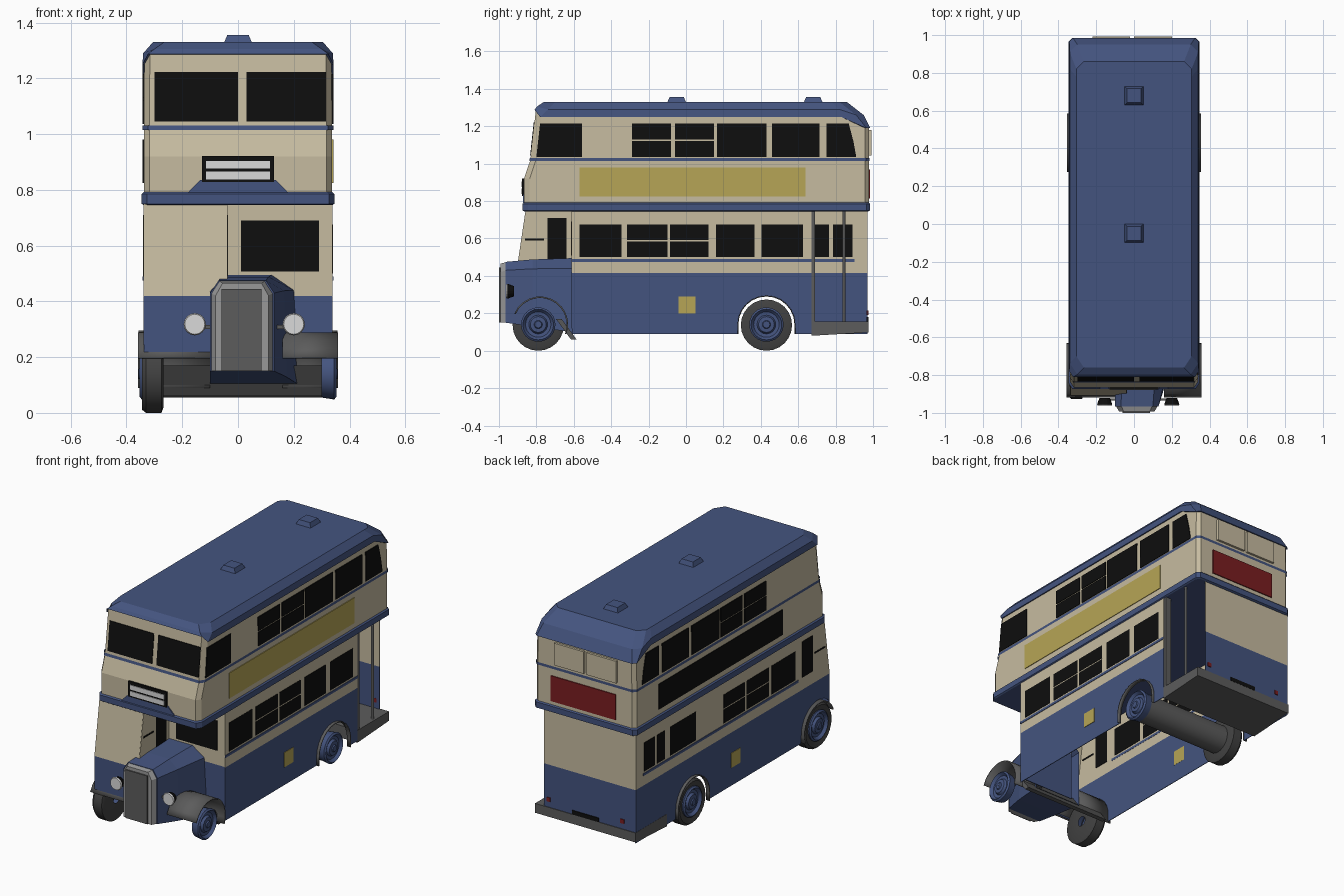
import bpy, bmesh, math
from mathutils import Vector

if "Cube" in bpy.data.objects:
    bpy.data.objects.remove(bpy.data.objects["Cube"])


def mat(name, r, g, b):
    m = bpy.data.materials.new(name)
    m.diffuse_color = [*[((c / 255 + 0.055) / 1.055) ** 2.4 for c in (r, g, b)], 1]
    m.use_nodes = True
    m.node_tree.nodes["Principled BSDF"].inputs["Base Color"].default_value = m.diffuse_color
    return m


BLUE = mat("blue paint", 68, 84, 127)
CREAM = mat("cream paint", 198, 187, 160)
BLACK = mat("black glass", 14, 14, 14)
YELLOW = mat("yellow panel", 182, 165, 86)
RED = mat("red panel", 122, 30, 33)
GREY = mat("dark grey", 92, 92, 92)
TYRE = mat("tyre rubber", 66, 66, 66)
STEEL = mat("light grey", 152, 152, 152)
WHITE = mat("white", 218, 218, 218)


def finish(name, bm, m, smooth=False):
    bmesh.ops.remove_doubles(bm, verts=bm.verts, dist=1e-5)
    bmesh.ops.recalc_face_normals(bm, faces=bm.faces)
    me = bpy.data.meshes.new(name)
    bm.to_mesh(me)
    bm.free()
    me.materials.append(m)
    ob = bpy.data.objects.new(name, me)
    bpy.context.collection.objects.link(ob)
    if smooth:
        bpy.context.view_layer.objects.active = ob
        ob.select_set(True)
        bpy.ops.object.shade_smooth_by_angle(angle=math.radians(35))
        ob.select_set(False)
    return ob


def loft(name, rings, m, cap0=False, cap1=False, closed=True, smooth=False):
    bm = bmesh.new()
    vs = [[bm.verts.new(p) for p in r] for r in rings]
    n = len(vs[0])
    for a, b in zip(vs, vs[1:]):
        for i in range(n if closed else n - 1):
            j = (i + 1) % n
            bm.faces.new((a[i], a[j], b[j], b[i]))
    if cap0:
        bm.faces.new(vs[0])
    if cap1:
        bm.faces.new(vs[-1])
    return finish(name, bm, m, smooth)


def prism(name, pts, vec, m):
    v = Vector(vec)
    return loft(name, [[Vector(p) - v / 2 for p in pts], [Vector(p) + v / 2 for p in pts]], m, True, True)


def box(name, x0, x1, y0, y1, z0, z1, m):
    y = (y0 + y1) / 2
    return prism(name, [(x0, y, z0), (x1, y, z0), (x1, y, z1), (x0, y, z1)], (0, y1 - y0, 0), m)


def side(name, x, yz, m, t=0.008):
    return prism(name, [(x, y, z) for y, z in yz], (t, 0, 0), m)


def rect(y0, y1, z0, z1):
    return [(y0, z0), (y1, z0), (y1, z1), (y0, z1)]


def ring(z, yf, yb, w, c=0.02, ym=0.83):
    zf, zs, zb = z if isinstance(z, tuple) else (z, z, z)
    half = [(w - c, yf, zf), (w, yf + c * 1.5, zs), (w, ym, zs), (w, yb - c, zb), (w - c, yb, zb)]
    return half + [(-x, y, q) for x, y, q in reversed(half)]


# Upper deck shell, bands and roof
loft("upper_deck", [ring(0.785, -0.866, 0.978, 0.338), ring(0.92, -0.866, 0.978, 0.338),
                    ring(1.02, -0.832, 0.978, 0.338),
                    ring((1.285, 1.25, 1.19), -0.803, 0.978, 0.336)], CREAM)
loft("waist_band", [ring(0.745, -0.866, 0.975, 0.338), ring(0.75, -0.874, 0.985, 0.346),
                    ring(0.785, -0.874, 0.985, 0.346), ring(0.792, -0.866, 0.978, 0.338)], BLUE, cap0=True)
loft("upper_stripe", [ring(1.014, -0.838, 0.982, 0.342), ring(1.03, -0.835, 0.982, 0.342)], BLUE)
loft("roof", [ring((1.285, 1.25, 1.19), -0.803, 0.978, 0.336),
              ring((1.288, 1.25, 1.19), -0.81, 0.985, 0.343),
              ring((1.305, 1.29, 1.26), -0.797, 0.95, 0.34, 0.04, 0.82),
              ring(1.33, -0.76, 0.86, 0.305, 0.04, 0.78)], BLUE, cap1=True)
for i, y in enumerate((-0.05, 0.68)):
    loft(f"roof_vent_{i}", [[(s * a, y + t * a, z) for s, t in ((-1, -1), (1, -1), (1, 1), (-1, 1))]
                            for a, z in ((0.05, 1.328), (0.038, 1.356))], BLUE, cap1=True)

# Upper side windows, split where they slide
UP = [(-0.29, -0.08, 1), (-0.06, 0.15, 1), (0.165, 0.43, 0), (0.46, 0.715, 0)]
LOW = [(-0.57, -0.345, 0), (-0.315, -0.1, 1), (-0.085, 0.12, 1), (0.16, 0.365, 0), (0.405, 0.625, 0)]


def window(name, x, y0, y1, z0, z1, split):
    zm = (z0 + z1) / 2
    for k, (a, b) in enumerate([(z0, zm - 0.004), (zm + 0.004, z1)] if split else [(z0, z1)]):
        side(f"{name}_{k}", x, rect(y0, y1, a, b), BLACK)


for tag, x in (("right", 0.338), ("left", -0.338)):
    for i, (a, b, s) in enumerate(UP):
        window(f"upper_window_{tag}_{i}", x, a, b, 1.037, 1.215, s)
    side(f"upper_rear_window_{tag}", x, [(0.75, 1.037), (0.91, 1.037), (0.895, 1.12), (0.87, 1.215), (0.75, 1.215)], BLACK)
    side(f"fuel_flap_{tag}", x, rect(-0.04, 0.05, 0.2, 0.29), YELLOW)
side("upper_front_window", 0.338, [(-0.80, 1.037), (-0.555, 1.037), (-0.555, 1.215), (-0.78, 1.215)], BLACK)
side("advert_right", 0.338, rect(-0.57, 0.64, 0.825, 0.98), YELLOW)
side("advert_left", -0.338, rect(-0.45, 0.75, 0.825, 0.98), BLACK)


def front_y(z):
    return -0.832 + (z - 1.02) / 0.265 * 0.029


# Upper front windows and route box
for i, (a, b) in enumerate(((-0.3, 0.0), (0.03, 0.316))):
    prism(f"upper_windscreen_{i}", [(x, front_y(z), z) for x, z in ((a, 1.045), (b, 1.045), (b, 1.222), (a, 1.222))],
          (0, 0.008, 0), BLACK)
prism("route_box_surround", [(x, -0.868, z) for x, z in ((-0.18, 0.79), (0.18, 0.79), (0.135, 0.835), (-0.135, 0.835))],
      (0, 0.009, 0), BLUE)
box("route_box", -0.13, 0.13, -0.876, -0.85, 0.828, 0.922, BLACK)
for i, z in enumerate((0.838, 0.876)):
    box(f"route_blind_{i}", -0.115, 0.115, -0.88, -0.872, z, z + 0.028, WHITE)

# Rear panels, lamps and upper window frames
box("rear_advert", -0.21, 0.23, 0.976, 0.984, 0.815, 0.97, RED)
for i, x in enumerate((-0.12, 0.1)):
    box(f"rear_window_{i}", x - 0.1, x + 0.1, 0.976, 0.992, 1.045, 1.18, CREAM)
for i, x in enumerate((-0.25, 0.25)):
    box(f"rear_lamp_{i}", x - 0.012, x + 0.012, 0.966, 0.976, 0.19, 0.215, RED)
box("rear_plate", -0.09, 0.09, 0.966, 0.976, 0.155, 0.18, BLACK)


def arc(cy, cz, r, a0, a1, n=12):
    return [(cy + r * math.cos(math.radians(a0 + (a1 - a0) * i / n)),
             cz + r * math.sin(math.radians(a0 + (a1 - a0) * i / n))) for i in range(n + 1)]


# Lower side walls with wheel arches
REAR_ARCH = [(0.275, 0.09)] + arc(0.43, 0.14, 0.155, 180, 0) + [(0.585, 0.09)]
side("right_skirt", 0.337, [(-0.61, 0.415), (-0.61, 0.09)] + REAR_ARCH + [(0.67, 0.09), (0.67, 0.415)], BLUE, 0.004)
side("right_wall", 0.337, rect(-0.61, 0.67, 0.415, 0.75), CREAM, 0.004)
side("left_skirt", -0.337, [(-0.905, 0.415), (-0.905, 0.25)] + arc(-0.79, 0.135, 0.16, 136, 0)
     + [(-0.63, 0.09)] + REAR_ARCH + [(0.97, 0.09), (0.97, 0.415)], BLUE, 0.004)
side("left_wall", -0.337, [(-0.905, 0.415), (0.97, 0.415), (0.97, 0.75), (-0.856, 0.75)], CREAM, 0.004)
side("lower_stripe_right", 0.338, rect(-0.61, 0.67, 0.475, 0.49), BLUE)
side("lower_stripe_left", -0.338, rect(-0.6, 0.9, 0.475, 0.49), BLUE)
for i, (a, b, s) in enumerate(LOW):
    window(f"lower_window_right_{i}", 0.337, a, b, 0.5, 0.675, s)
for i, (a, b, s) in enumerate(LOW[:3] + [(0.39, 0.64, 0), (0.69, 0.765, 0), (0.785, 0.89, 0)]):
    window(f"lower_window_left_{i}", -0.337, a, b, 0.5, 0.675, s)

# Rear wall, platform, doorway post and pole
box("rear_wall", -0.337, 0.28, 0.967, 0.971, 0.415, 0.75, CREAM)
box("rear_skirt", -0.337, 0.28, 0.967, 0.971, 0.1, 0.415, BLUE)
side("platform", 0.0, [(0.67, 0.08), (0.975, 0.098), (0.975, 0.155), (0.67, 0.155)], GREY, 0.68)
box("doorway_post", 0.3, 0.338, 0.66, 0.69, 0.155, 0.75, GREY)
loft("grab_pole", [[(0.32 + 0.008 * math.cos(k * math.pi / 4), 0.845 + 0.008 * math.sin(k * math.pi / 4), z)
                    for k in range(8)] for z in (0.15, 0.75)], STEEL, smooth=True)

# Front bulkhead and driver's cab
box("bulkhead_upper", -0.04, 0.337, -0.612, -0.608, 0.42, 0.75, CREAM)
box("bulkhead_lower", -0.04, 0.337, -0.612, -0.608, 0.12, 0.42, BLUE)
box("bulkhead_window", 0.01, 0.29, -0.616, -0.607, 0.508, 0.69, BLACK)
prism("cab_front", [(-0.337, -0.905, 0.42), (-0.04, -0.905, 0.42), (-0.04, -0.856, 0.75), (-0.337, -0.856, 0.75)],
      (0, 0.004, 0), CREAM)
box("cab_apron", -0.337, -0.09, -0.907, -0.903, 0.2, 0.42, BLUE)
side("cab_inner_wall", -0.04, [(-0.905, 0.42), (-0.61, 0.42), (-0.61, 0.75), (-0.856, 0.75)], CREAM, 0.004)
for i, x in enumerate((-0.337, -0.04)):
    side(f"cab_window_{i}", x, rect(-0.74, -0.64, 0.49, 0.71), BLACK)
    side(f"cab_rail_{i}", x, rect(-0.86, -0.76, 0.59, 0.6), BLACK)

# Bonnet and radiator
SEC = [(-0.1, 0.15), (-0.1, 0.43), (-0.07, 0.475), (0.1, 0.475), (0.13, 0.43), (0.13, 0.15)]
BACK = [(-0.1, 0.1), (-0.1, 0.45), (-0.05, 0.495), (0.12, 0.495), (0.2, 0.44), (0.22, 0.1)]
loft("bonnet", [[(x, -0.965, z) for x, z in SEC],
                [((x + u) / 2, -0.82, (z + w) / 2 + 0.003) for (x, z), (u, w) in zip(SEC, BACK)],
                [(x, -0.61, z) for x, z in BACK]], BLUE, True)
loft("radiator_frame", [[(x, -0.955, z) for x, z in SEC],
                        [(0.012 + (x - 0.012) * 0.82, -0.992, 0.15 + (z - 0.15) * 0.97) for x, z in SEC]],
     STEEL, True, True)
box("radiator_core", -0.06, 0.085, -1.0, -0.985, 0.15, 0.445, GREY)


def strip(name, x0, x1, path, m, t=0.008):
    ob = loft(name, [[(x, y, z) for y, z in path] for x in (x0, x1)], m, closed=False, smooth=True)
    ob.modifiers.new("thickness", "SOLIDIFY").thickness = t


# Mudguards, arch lips and undertray
MUD = arc(-0.78, 0.14, 0.15, 157, -20)
strip("mudguard_right", 0.16, 0.358, MUD, GREY)
strip("mudguard_left", -0.358, -0.1, MUD, GREY)
for i, s in enumerate((-1, 1)):
    strip(f"rear_arch_lip_{i}", s * 0.332, s * 0.356, REAR_ARCH, GREY, 0.005)
prism("undertray", [(-0.28, -0.6, 0.06), (0.3, -0.6, 0.06), (0.31, -0.68, 0.17), (-0.28, -0.68, 0.17)], (0, 0.03, 0), GREY)


def lathe(name, cy, cz, s, prof, m, n=24):
    loft(name, [[(s * x, cy + r * math.cos(2 * math.pi * k / n), cz + r * math.sin(2 * math.pi * k / n))
                 for k in range(n)] for r, x in prof], m, smooth=True)


# Wheels, axle tube and headlamps
TYRE_P = [(0.085, 0.335), (0.125, 0.345), (0.137, 0.33), (0.137, 0.275), (0.12, 0.268), (0.03, 0.27)]
HUB_P = [(0.085, 0.3), (0.092, 0.345), (0.082, 0.353), (0.068, 0.336), (0.05, 0.334), (0.042, 0.348),
         (0.022, 0.35), (0.018, 0.356), (0.001, 0.356)]
for tag, y in (("front", -0.79), ("rear", 0.43)):
    lathe(f"{tag}_tyre_left", y, 0.137, -1, TYRE_P, TYRE)
    for side_tag, s in (("left", -1), ("right", 1)):
        lathe(f"{tag}_hub_{side_tag}", y, 0.14, s, HUB_P, BLUE)
lathe("rear_axle_tube", 0.43, 0.14, 1, [(0.085, -0.3), (0.085, 0.33)], GREY)
for i, x in enumerate((-0.155, 0.2)):
    for part, y0, y1, r0, r1, m in (("shell", -0.92, -0.955, 0.028, 0.04, BLACK), ("lens", -0.955, -0.962, 0.04, 0.036, WHITE)):
        loft(f"headlamp_{part}_{i}", [[(x + r * math.cos(k * math.pi / 8), y, 0.318 + r * math.sin(k * math.pi / 8))
                                       for k in range(16)] for y, r in ((y0, r0), (y1, r1))], m, True, True)
    box(f"headlamp_bracket_{i}", min(x, 0.05), max(x, 0.05), -0.935, -0.925, 0.3, 0.315, GREY)
